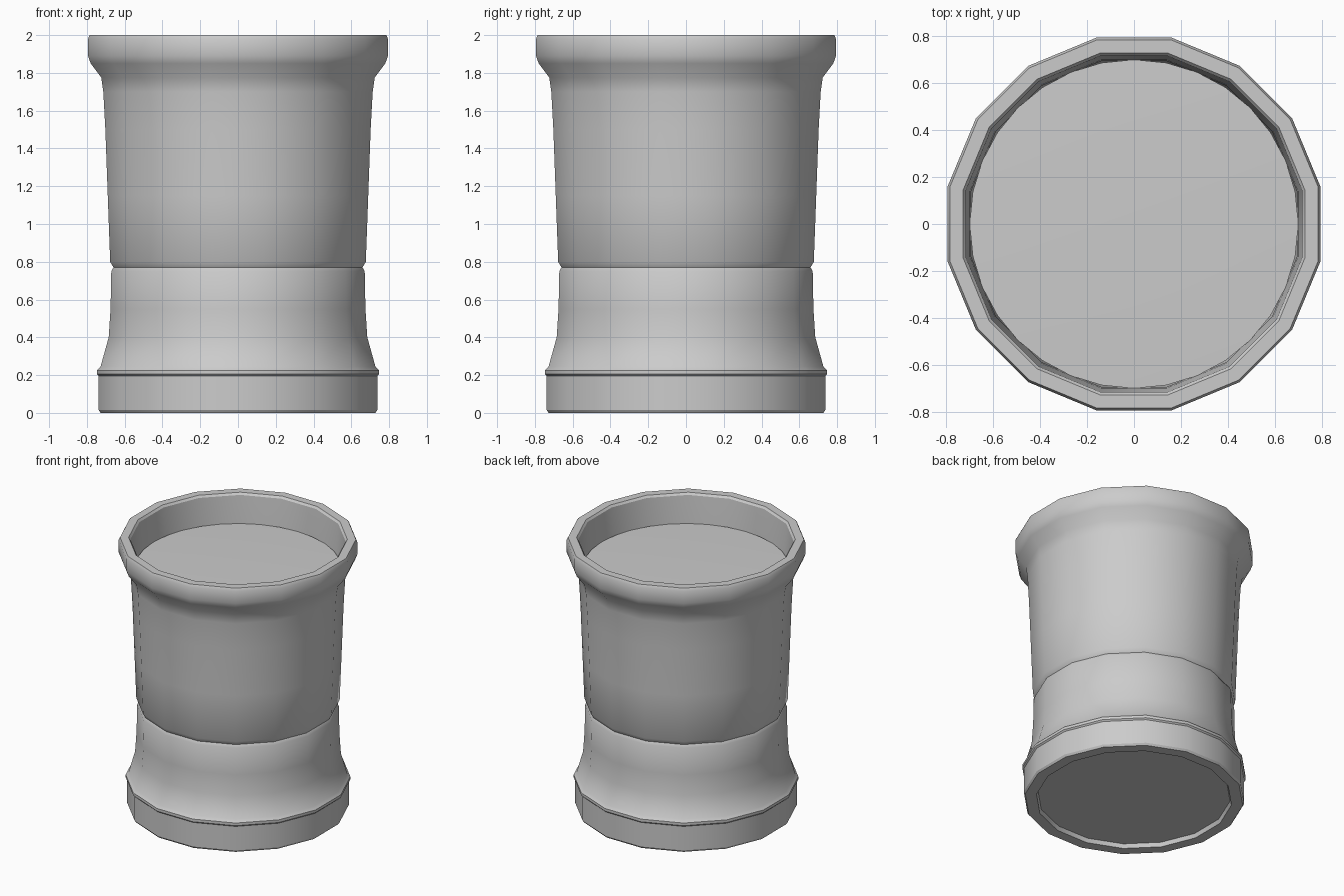
import bpy, bmesh, math

if "Cube" in bpy.data.objects:
    bpy.data.objects.remove(bpy.data.objects["Cube"])

SIDES = 16


def lathe(name, profile, sides, offset):
    """Revolve (radius, z) points around z; a zero radius becomes a single pole."""
    bm = bmesh.new()
    rings = []
    for r, z in profile:
        if r == 0:
            rings.append([bm.verts.new((0, 0, z))] * sides)
        else:
            rings.append([bm.verts.new((r * math.cos(offset + 2 * math.pi * i / sides),
                                        r * math.sin(offset + 2 * math.pi * i / sides), z))
                          for i in range(sides)])
    for a, b in zip(rings, rings[1:]):
        for i in range(sides):
            j = (i + 1) % sides
            corners = list(dict.fromkeys((a[i], a[j], b[j], b[i])))
            bm.faces.new(corners)
    mesh = bpy.data.meshes.new(name)
    bm.to_mesh(mesh)
    bm.free()
    obj = bpy.data.objects.new(name, mesh)
    bpy.context.collection.objects.link(obj)
    bpy.ops.object.select_all(action='DESELECT')
    obj.select_set(True)
    bpy.context.view_layer.objects.active = obj
    bpy.ops.object.shade_smooth_by_angle(angle=math.radians(32))
    return obj


# Pot: recessed underside, base band, waist groove, flared body, rim, inner wall
pot_profile = [
    (0, 0.03), (0.655, 0.03), (0.665, 0.0), (0.742, 0.0), (0.752, 0.015),
    (0.752, 0.195), (0.762, 0.205), (0.762, 0.225), (0.742, 0.245),
    (0.698, 0.40), (0.688, 0.55), (0.684, 0.75), (0.672, 0.77), (0.690, 0.80),
    (0.703, 1.15), (0.716, 1.50), (0.727, 1.70), (0.738, 1.775),
    (0.795, 1.85), (0.810, 1.89), (0.810, 1.98), (0.800, 2.0),
    (0.742, 2.0), (0.730, 1.985), (0.713, 1.79), (0.708, 1.70),
]
lathe("pot", pot_profile, SIDES, math.pi / SIDES)

# Contents: a very shallow round surface just below the rim
lathe("fill_surface", [(0.70, 1.785), (0.60, 1.788), (0.35, 1.793), (0, 1.795)], 32, 0)
